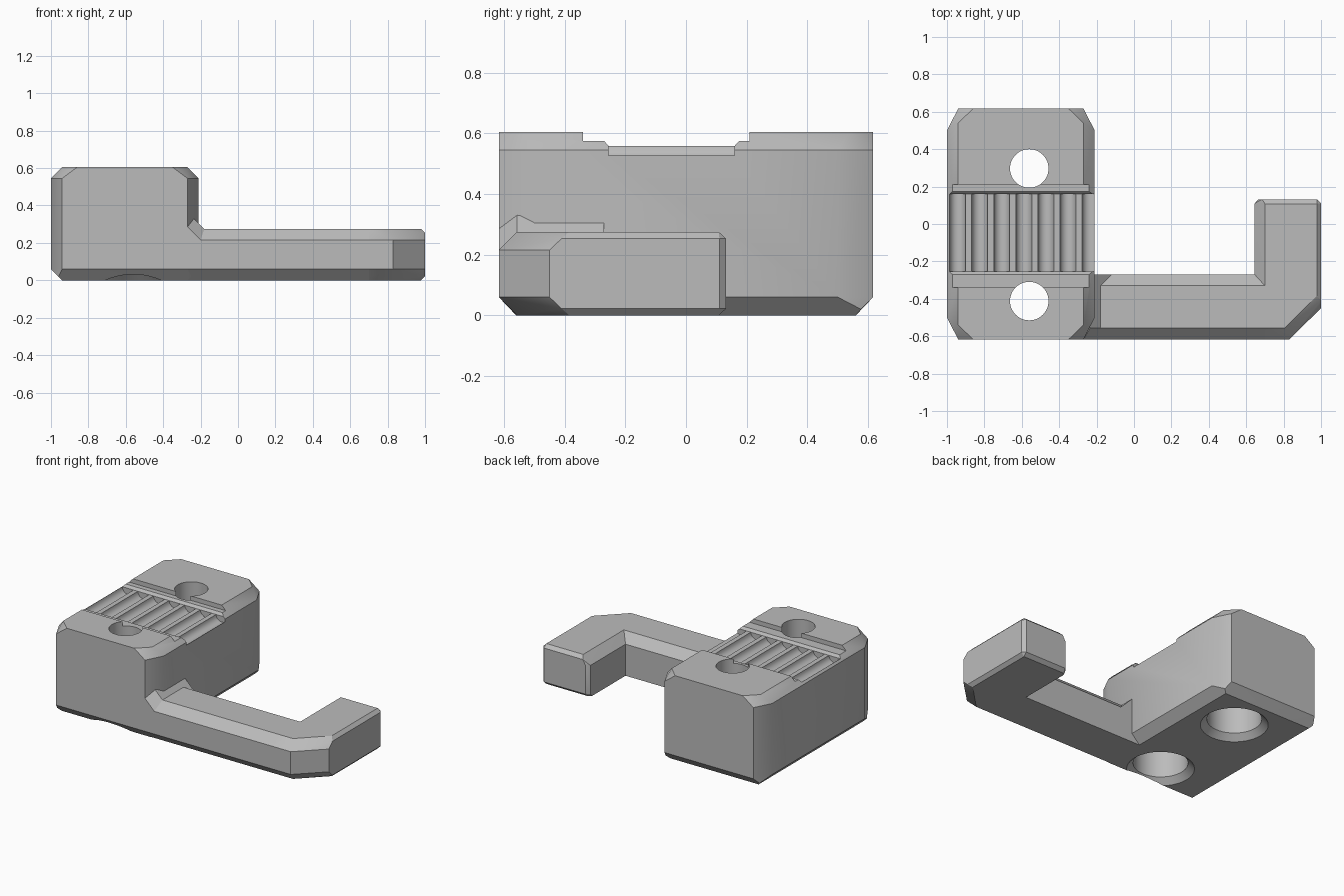
import bpy, bmesh, math
from mathutils import Vector

cube = bpy.data.objects.get("Cube")
if cube:
    bpy.data.objects.remove(cube, do_unlink=True)

grey = bpy.data.materials.new("light_grey")
grey.use_nodes = True
grey.diffuse_color = (0.5, 0.5, 0.5, 1)
grey.node_tree.nodes["Principled BSDF"].inputs["Base Color"].default_value = (0.5, 0.5, 0.5, 1)


def add_object(name, bm):
    bmesh.ops.recalc_face_normals(bm, faces=bm.faces[:])
    mesh = bpy.data.meshes.new(name)
    bm.to_mesh(mesh)
    bm.free()
    mesh.materials.append(grey)
    obj = bpy.data.objects.new(name, mesh)
    bpy.context.collection.objects.link(obj)
    return obj


def hull(name, points):
    bm = bmesh.new()
    for p in points:
        bm.verts.new(p)
    out = bmesh.ops.convex_hull(bm, input=bm.verts[:])
    loose = [v for v in bm.verts if not v.link_faces]
    bmesh.ops.delete(bm, geom=loose, context='VERTS')
    bmesh.ops.dissolve_limit(bm, angle_limit=math.radians(1), verts=bm.verts[:], edges=bm.edges[:])
    return add_object(name, bm)


def extrude_x(name, profile, x0, x1):
    bm = bmesh.new()
    face = bm.faces.new([bm.verts.new((x0, y, z)) for y, z in profile])
    out = bmesh.ops.extrude_face_region(bm, geom=[face])
    moved = [g for g in out["geom"] if isinstance(g, bmesh.types.BMVert)]
    bmesh.ops.translate(bm, verts=moved, vec=(x1 - x0, 0, 0))
    return add_object(name, bm)


def lathe(name, profile, x, y, steps=48):
    bm = bmesh.new()
    rings = []
    for r, z in profile:
        angles = [2 * math.pi * i / steps for i in range(steps)]
        rings.append([bm.verts.new((x + r * math.cos(a), y + r * math.sin(a), z)) for a in angles])
    for low, high in zip(rings, rings[1:]):
        for i in range(steps):
            j = (i + 1) % steps
            bm.faces.new((low[i], low[j], high[j], high[i]))
    bm.faces.new(rings[0][::-1])
    bm.faces.new(rings[-1])
    return add_object(name, bm)


def activate(obj):
    bpy.ops.object.select_all(action='DESELECT')
    obj.select_set(True)
    bpy.context.view_layer.objects.active = obj


def cut(target, cutter):
    cutter.hide_render = True
    mod = target.modifiers.new("cut", 'BOOLEAN')
    mod.operation = 'DIFFERENCE'
    mod.solver = 'EXACT'
    mod.object = cutter
    activate(target)
    bpy.ops.object.modifier_apply(modifier=mod.name)
    bpy.data.objects.remove(cutter, do_unlink=True)


# Clamp block: one corner given as half-sizes, mirrored to all four
centre_x = -0.605
corner = [(0.335, 0.56, 0), (0.355, 0.577, 0.02),
          (0.395, 0.5, 0.06), (0.335, 0.617, 0.06),
          (0.395, 0.5, 0.545), (0.335, 0.617, 0.545),
          (0.335, 0.54, 0.605), (0.255, 0.617, 0.605)]
block = hull("clamp_block", [(centre_x + sx * x, sy * y, z)
                             for x, y, z in corner for sx in (-1, 1) for sy in (-1, 1)])

# Stepped belt channel across the top
cut(block, extrude_x("channel_cutter", [
    (-0.34, 0.7), (-0.34, 0.575), (-0.27, 0.575), (-0.255, 0.558),
    (0.16, 0.558), (0.175, 0.575), (0.21, 0.575), (0.21, 0.7)], -1.1, -0.1))

# Round belt tooth grooves
for i in range(7):
    x = -0.235 - 0.118 * i
    ring = [(x + 0.043 * math.cos(a), 0.56 + 0.043 * math.sin(a))
            for a in (2 * math.pi * k / 16 for k in range(16))]
    cut(block, hull("groove_cutter", [(px, y, pz) for px, pz in ring for y in (-0.255, 0.16)]))

# Screw holes with chamfered counterbores underneath
for y in (-0.412, 0.297):
    cut(block, lathe("screw_cutter", [(0.22, -0.01), (0.17, 0.04), (0.17, 0.34),
                                      (0.103, 0.34), (0.103, 0.7)], -0.56, y))

# Arm bar
bar = extrude_x("arm_bar", [
    (-0.557, 0), (-0.617, 0.06), (-0.617, 0.215), (-0.557, 0.275),
    (-0.33, 0.275), (-0.27, 0.215), (-0.27, 0)], -0.27, 0.7)

# Hooked end of the arm, listed level by level
levels = {
    0: [(0.645, -0.557), (0.805, -0.557), (0.978, -0.385), (0.978, 0.108), (0.665, 0.108), (0.645, 0.09)],
    0.022: [(1, -0.41), (1, 0.11), (0.98, 0.132), (0.665, 0.132), (0.645, 0.11)],
    0.06: [(0.645, -0.617), (0.83, -0.617), (1, -0.45)],
    0.215: [(0.645, -0.617), (0.83, -0.617), (1, -0.45), (0.645, 0.11), (0.665, 0.132)],
    0.253: [(1, -0.41), (1, 0.11), (0.98, 0.132), (0.685, 0.132)],
    0.275: [(0.7, -0.557), (0.805, -0.557), (0.978, -0.385), (0.978, 0.108), (0.7, 0.108)],
}
hook = hull("arm_hook", [(x, y, z) for z, pts in levels.items() for x, y in pts])

# Sloped gusset where the arm meets the block
gusset = hull("arm_gusset", [
    (-0.27, -0.617, 0.285), (-0.2, -0.617, 0.215), (-0.27, -0.617, 0.2),
    (-0.235, -0.557, 0.33), (-0.18, -0.557, 0.275), (-0.21, -0.5, 0.305),
    (-0.21, -0.27, 0.305), (-0.12, -0.27, 0.215), (-0.21, -0.27, 0.2),
    (-0.2, -0.557, 0.2), (-0.12, -0.33, 0.215)])

for obj in (block, bar, hook, gusset):
    activate(obj)
    bpy.ops.object.shade_smooth_by_angle(angle=math.radians(30))
